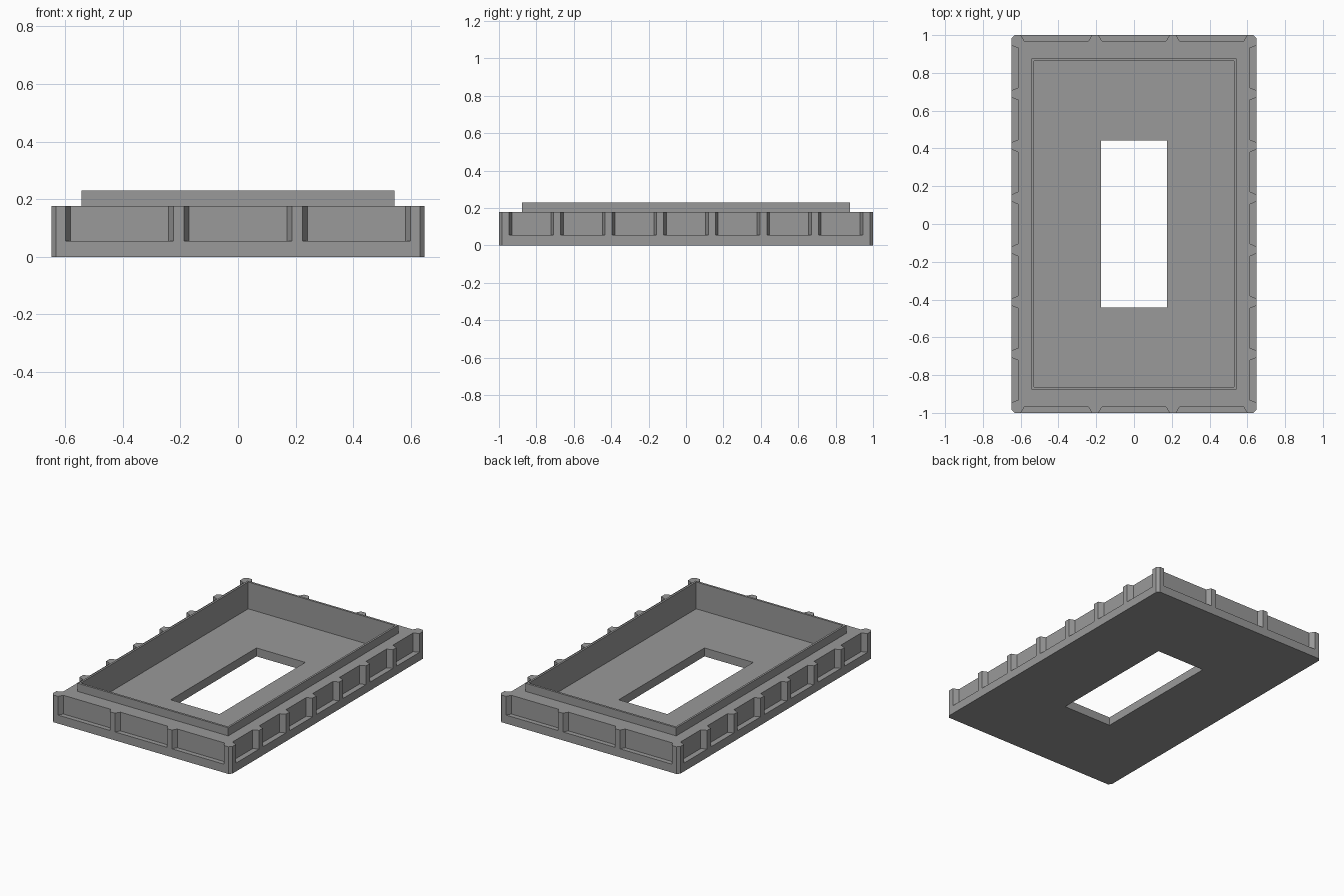
import bpy, bmesh

if "Cube" in bpy.data.objects:
    bpy.data.objects.remove(bpy.data.objects["Cube"])

grey = bpy.data.materials.new("grey")
grey.diffuse_color = (0.32, 0.32, 0.32, 1)
grey.use_nodes = True
grey.node_tree.nodes["Principled BSDF"].inputs["Base Color"].default_value = grey.diffuse_color

HX, HY = 0.648, 1.0      # half width and half length
Z_FLOOR, Z_WALL, Z_RIM = 0.055, 0.177, 0.23


def prisms(name, outlines, z0, z1):
    """One object made of closed upright prisms over the given outlines."""
    bm = bmesh.new()
    for pts in outlines:
        face = bm.faces.new([bm.verts.new((x, y, z0)) for x, y in pts])
        top = bmesh.ops.extrude_face_region(bm, geom=[face])["geom"]
        for v in top:
            if isinstance(v, bmesh.types.BMVert):
                v.co.z = z1
    bmesh.ops.recalc_face_normals(bm, faces=bm.faces[:])
    mesh = bpy.data.meshes.new(name)
    bm.to_mesh(mesh)
    bm.free()
    mesh.materials.append(grey)
    ob = bpy.data.objects.new(name, mesh)
    bpy.context.collection.objects.link(ob)
    return ob


def rect(hx, hy):
    return [(-hx, -hy), (hx, -hy), (hx, hy), (-hx, hy)]


def apply_tool(target, tool, operation):
    mod = target.modifiers.new(tool.name, "BOOLEAN")
    mod.operation, mod.solver, mod.object = operation, "EXACT", tool
    tool.hide_render = True
    tool.hide_set(True)


# Tray block with chamfered corners
c = 0.017
corners = []
for sx, sy in ((-1, -1), (1, -1), (1, 1), (-1, 1)):
    pair = [(sx * HX, sy * (HY - c)), (sx * (HX - c), sy * HY)]
    corners += pair if sx * sy > 0 else pair[::-1]
tray = prisms("tray", [corners], 0, Z_WALL)

# Raised rim around the cavity
rim = prisms("rim_block", [rect(0.543, 0.876)], 0.1, Z_RIM)

# Cavity and floor opening
cavity = prisms("cavity_cutter", [rect(0.53, 0.862)], Z_FLOOR, 0.4)
opening = prisms("opening_cutter", [rect(0.176, 0.442)], -0.1, 0.15)


# Recessed panels with slanted sides, open at the top
def panel(centre, half, edge, depth, slant):
    a, b = centre - half, centre + half
    return [(a, edge + 0.1), (a, edge), (a + slant, edge - depth),
            (b - slant, edge - depth), (b, edge), (b, edge + 0.1)]


panels = []
for s in (-1, 1):
    for x in (-0.411, 0, 0.411):
        panels.append([(u, s * v) for u, v in panel(x, 0.188, HY, 0.031, 0.018)])
    for i in range(-3, 4):
        panels.append([(s * v, u) for u, v in panel(i * 0.2755, 0.119, HX, 0.036, 0.015)])
recesses = prisms("panel_cutter", panels, Z_FLOOR, 0.4)

apply_tool(tray, rim, "UNION")
for tool in (cavity, opening, recesses):
    apply_tool(tray, tool, "DIFFERENCE")
